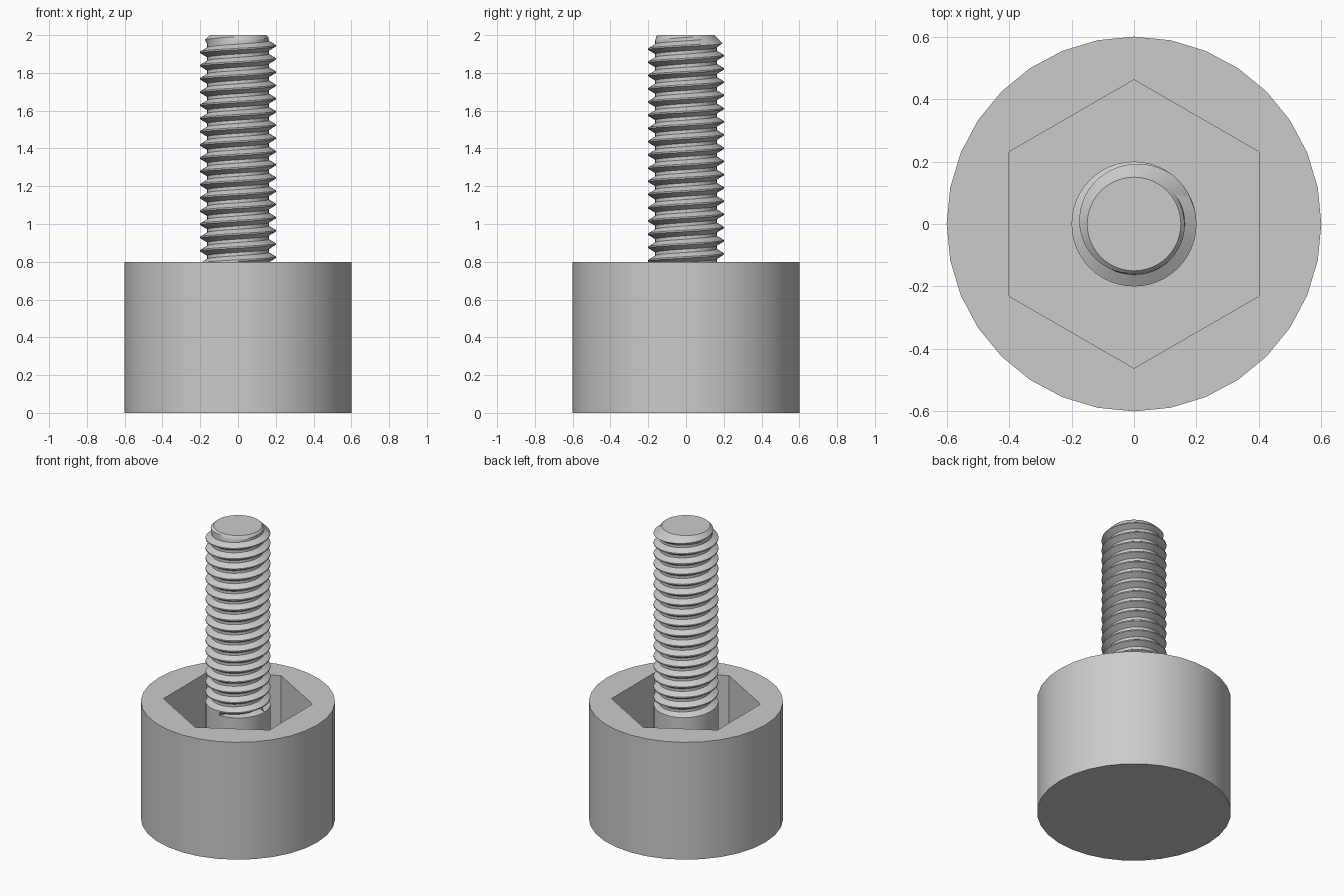
import bpy
import bmesh
from math import cos, sin, pi

default_cube = bpy.data.objects.get("Cube")
if default_cube:
    bpy.data.objects.remove(default_cube, do_unlink=True)

HEAD_RADIUS, HEAD_TOP = 0.6, 0.8
SOCKET_RADIUS, SOCKET_FLOOR = 0.4 / cos(pi / 6), 0.3
CREST, ROOT, PITCH = 0.2, 0.163, 0.07
THREAD_START, TIP_TOP, TIP_RADIUS = 0.78, 2.0, 0.15
SEGMENTS = 48

steel = bpy.data.materials.new("grey steel")
steel.use_nodes = True
grey = (0.6, 0.6, 0.6, 1.0)
steel.diffuse_color = grey
steel.node_tree.nodes["Principled BSDF"].inputs["Base Color"].default_value = grey


def finish(bm, name):
    """Turn a bmesh into a smooth object with sharp corners."""
    bmesh.ops.recalc_face_normals(bm, faces=bm.faces)
    mesh = bpy.data.meshes.new(name)
    bm.to_mesh(mesh)
    bm.free()
    mesh.materials.append(steel)
    obj = bpy.data.objects.new(name, mesh)
    bpy.context.collection.objects.link(obj)
    bpy.ops.object.select_all(action="DESELECT")
    obj.select_set(True)
    bpy.context.view_layer.objects.active = obj
    bpy.ops.object.shade_smooth_by_angle(angle=pi / 6)
    return obj


def ring(bm, radius, z, count, turn=0.0):
    angles = [turn + 2 * pi * i / count for i in range(count)]
    return [bm.verts.new((radius * cos(a), radius * sin(a), z)) for a in angles]


def wall(bm, low, high):
    for i in range(len(low)):
        j = (i + 1) % len(low)
        bm.faces.new((low[i], low[j], high[j], high[i]))


# Round head with a hexagonal socket in its top
bm = bmesh.new()
base = ring(bm, HEAD_RADIUS, 0, 32)
rim = ring(bm, HEAD_RADIUS, HEAD_TOP, 32)
hex_floor = ring(bm, SOCKET_RADIUS, SOCKET_FLOOR, 6, pi / 6)
hex_rim = ring(bm, SOCKET_RADIUS, HEAD_TOP, 6, pi / 6)
wall(bm, base, rim)
wall(bm, hex_floor, hex_rim)
bm.faces.new(base)
bm.faces.new(hex_floor)
border = [bm.edges.get((loop[i - 1], loop[i]))
          for loop in (rim, hex_rim) for i in range(len(loop))]
bmesh.ops.triangle_fill(bm, use_beauty=True, edges=border)
finish(bm, "socket_head")


# Shank: one thread profile swept along a helix, trimmed by the tip chamfer
def shank_point(height, radius, angle):
    z = min(max(height, THREAD_START), TIP_TOP)
    if height <= THREAD_START:
        radius = CREST
    radius = min(radius, TIP_RADIUS + TIP_TOP - z)
    return (radius * cos(angle), radius * sin(angle), z)


profile = [(0.0, ROOT), (0.25, ROOT), (0.57, CREST), (0.68, CREST)]
turns = int((TIP_TOP - THREAD_START) / PITCH) + 2
rows = [(THREAD_START + (turn + step) * PITCH, radius)
        for turn in range(-1, turns) for step, radius in profile]

bm = bmesh.new()
columns = []
for i in range(SEGMENTS + 1):
    a = 2 * pi * i / SEGMENTS
    lift = PITCH * i / SEGMENTS
    column = [bm.verts.new((CREST * cos(a), CREST * sin(a), SOCKET_FLOOR))]
    column += [bm.verts.new(shank_point(h + lift, r, a)) for h, r in rows]
    columns.append(column)
for left, right in zip(columns, columns[1:]):
    for k in range(len(rows)):
        bm.faces.new((left[k], right[k], right[k + 1], left[k + 1]))
bmesh.ops.remove_doubles(bm, verts=bm.verts, dist=0.0001)

# Flat end of the tip
tip_edges = [e for e in bm.edges if e.is_boundary
             and all(v.co.z > TIP_TOP - 0.001 for v in e.verts)]
bmesh.ops.contextual_create(bm, geom=tip_edges)
finish(bm, "threaded_shank")
